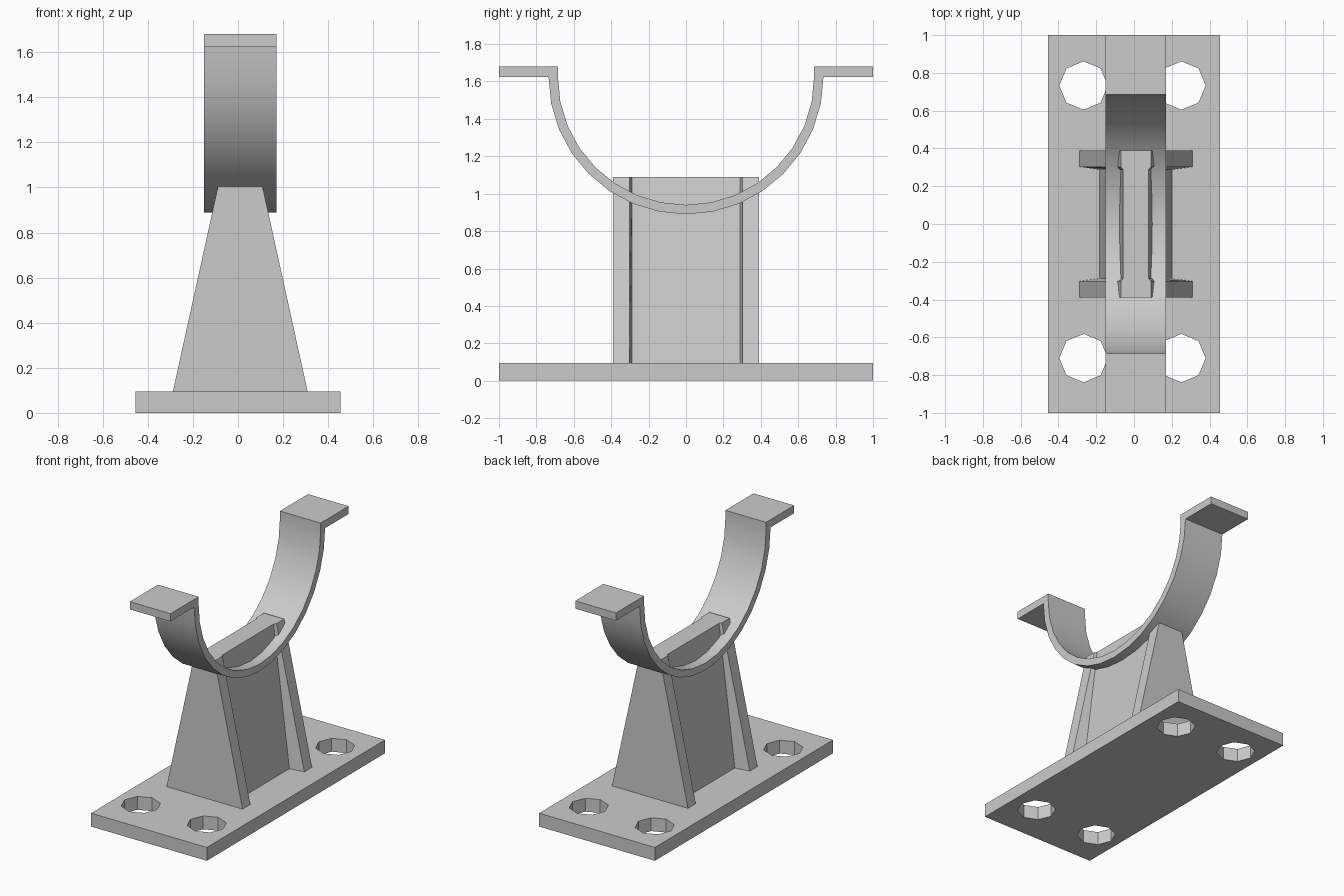
import bpy, bmesh
from math import sin, cos, pi, radians

if "Cube" in bpy.data.objects:
    bpy.data.objects.remove(bpy.data.objects["Cube"])

CX = 0.01  # strap and pedestal sit slightly off the plate's middle


def loft(name, start, end):
    """Solid between two matching closed outlines."""
    bm = bmesh.new()
    a = [bm.verts.new(p) for p in start]
    b = [bm.verts.new(p) for p in end]
    n = len(a)
    bm.faces.new(a)
    bm.faces.new(b[::-1])
    for i in range(n):
        j = (i + 1) % n
        bm.faces.new((a[i], b[i], b[j], a[j]))
    bmesh.ops.recalc_face_normals(bm, faces=bm.faces)
    mesh = bpy.data.meshes.new(name)
    bm.to_mesh(mesh)
    bm.free()
    obj = bpy.data.objects.new(name, mesh)
    bpy.context.collection.objects.link(obj)
    return obj


def prism(name, outline, z0, z1):
    return loft(name, [(x, y, z0) for x, y in outline], [(x, y, z1) for x, y in outline])


def activate(obj):
    bpy.ops.object.select_all(action='DESELECT')
    obj.select_set(True)
    bpy.context.view_layer.objects.active = obj


# Base plate with four octagonal bolt holes
plate = prism("base_plate", [(-0.455, -1), (0.455, -1), (0.455, 1), (-0.455, 1)], 0, 0.095)
for hx in (-0.267, 0.251):
    for hy in (-0.71, 0.733):
        octagon = [(hx + 0.128 * cos(k * pi / 4), hy + 0.128 * sin(k * pi / 4)) for k in range(8)]
        cutter = prism("hole_cutter", octagon, -0.1, 0.2)
        cutter.hide_render = True
        mod = plate.modifiers.new("hole", 'BOOLEAN')
        mod.operation = 'DIFFERENCE'
        mod.solver = 'EXACT'
        mod.object = cutter
        activate(plate)
        bpy.ops.object.modifier_apply(modifier=mod.name)
        bpy.data.objects.remove(cutter)


# Tapered I-beam pedestal, its top poking through the strap
def i_section(flange, web, z):
    quarter = [(web, 0.288), (flange, 0.303), (flange, 0.39)]
    right = [(x, -y) for x, y in reversed(quarter)] + quarter
    left = [(-x, -y) for x, y in right]
    return [(CX + x, y, z) for x, y in right + left]


loft("pedestal", i_section(0.30, 0.193, 0.09), i_section(0.08, 0.068, 1.09))

# Half-round cradle strap with outward flanges
R_OUT, R_IN, ZC = 0.735, 0.685, 1.625
SEG = 16


def arc(r):
    return [(-r * cos(pi * i / SEG), ZC - r * sin(pi * i / SEG)) for i in range(SEG + 1)]


profile = ([(-1, 1.68), (-1, ZC)] + arc(R_OUT) + [(1, ZC), (1, 1.68), (R_IN, 1.68)]
           + arc(R_IN)[::-1] + [(-R_IN, 1.68)])
strap = loft("cradle_strap", [(CX - 0.16, y, z) for y, z in profile],
             [(CX + 0.16, y, z) for y, z in profile])
activate(strap)
bpy.ops.object.shade_smooth_by_angle(angle=radians(30))
